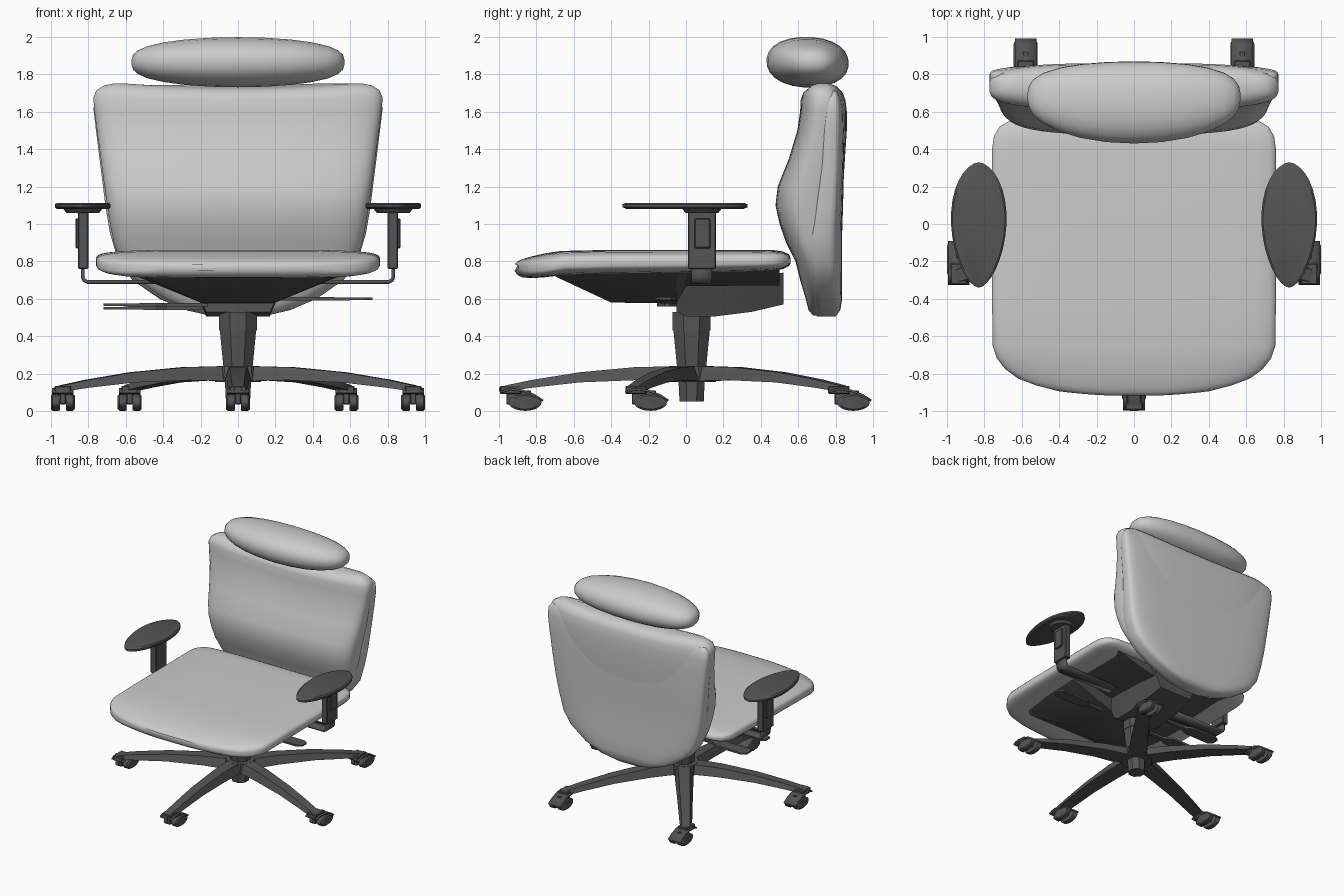
import bpy, bmesh, math
from mathutils import Vector

if "Cube" in bpy.data.objects:
    bpy.data.objects.remove(bpy.data.objects["Cube"])

dark = bpy.data.materials.new("dark_plastic")
dark.diffuse_color = (0.09, 0.09, 0.09, 1)
dark.use_nodes = True
dark.node_tree.nodes["Principled BSDF"].inputs["Base Color"].default_value = dark.diffuse_color


def finish(name, bm, angle=40, mat=None):
    bmesh.ops.recalc_face_normals(bm, faces=bm.faces)
    me = bpy.data.meshes.new(name)
    bm.to_mesh(me)
    bm.free()
    if angle:
        me.shade_smooth()
        me.set_sharp_from_angle(angle=math.radians(angle))
    if mat:
        me.materials.append(mat)
    ob = bpy.data.objects.new(name, me)
    bpy.context.collection.objects.link(ob)
    return ob


def skin(bm, rings):
    rows = [[bm.verts.new(p) for p in r] for r in rings]
    n = len(rows[0])
    for a, b in zip(rows, rows[1:]):
        for i in range(n):
            j = (i + 1) % n
            bm.faces.new((a[i], a[j], b[j], b[i]))
    bm.faces.new(rows[0])
    bm.faces.new(rows[-1])


def cushion(name, stations, place, power, count=40):
    """Loft superellipse sections: (t, half width, low, high)."""
    rings = []
    for t, w, lo, hi in stations:
        ring = []
        for k in range(count):
            a = math.tau * (k + 0.5) / count
            c, s = math.cos(a), math.sin(a)
            u = math.copysign(abs(c) ** (2 / power), c)
            v = math.copysign(abs(s) ** (2 / power), s)
            ring.append(place(t, u * w, (lo + hi) / 2 + v * (hi - lo) / 2))
        rings.append(ring)
    bm = bmesh.new()
    skin(bm, rings)
    return finish(name, bm, 60)


def hull(name, sections, loc=(0, 0, 0), turn=0):
    """Loft trapezoids along y: (y, top half width, top z, bottom half width, bottom z)."""
    bm = bmesh.new()
    skin(bm, [[(-a, y, zt), (a, y, zt), (b, y, zb), (-b, y, zb)] for y, a, zt, b, zb in sections])
    ob = finish(name, bm, 25, dark)
    ob.location, ob.rotation_euler.z = loc, turn
    return ob


def box(name, lo, hi, bevel=0.006):
    bm = bmesh.new()
    bmesh.ops.create_cube(bm, size=1)
    lo, hi = Vector(lo), Vector(hi)
    for v in bm.verts:
        v.co = (lo + hi) / 2 + v.co * (hi - lo)
    bmesh.ops.bevel(bm, geom=bm.edges[:], offset=bevel, segments=1, affect='EDGES')
    return finish(name, bm, 0, dark)


def cone(name, x, y, z0, z1, r0, r1, sides):
    bm = bmesh.new()
    skin(bm, [[(x + r * math.cos(math.tau * (k + .5) / sides), y + r * math.sin(math.tau * (k + .5) / sides), z)
               for k in range(sides)] for z, r in ((z0, r0), (z1, r1))])
    return finish(name, bm, 30, dark)


def strip(name, path, half, across, thick):
    """Bent strap following a path, with its width along one axis."""
    bm = bmesh.new()
    off = Vector(across) * half
    rows = [(bm.verts.new(Vector(p) - off), bm.verts.new(Vector(p) + off)) for p in path]
    for a, b in zip(rows, rows[1:]):
        bm.faces.new((a[0], a[1], b[1], b[0]))
    ob = finish(name, bm, 30, dark)
    m = ob.modifiers.new("thickness", 'SOLIDIFY')
    m.thickness, m.offset = thick, 0
    return ob


# Seat cushion with a falling, slightly bowed front edge
cushion("seat", [
    (-.92, .40, .75, .785), (-.905, .52, .728, .80), (-.88, .62, .715, .812), (-.83, .69, .71, .827),
    (-.76, .735, .715, .843), (-.67, .757, .725, .856), (-.4, .76, .73, .862), (0, .76, .735, .862),
    (.4, .76, .745, .862), (.47, .75, .75, .86), (.52, .72, .76, .853), (.55, .67, .775, .838),
    (.56, .62, .79, .82)], lambda t, u, v: (u, t + .04 * max(0, -t - .6) / .32 * (u / .5) ** 2, v), 4.2)


def back_place(t, u, v):
    lift = max(0, t - 1.5) / .235 * .025 * min(1, (u / .62) ** 2)
    return (u, v, t + lift)


# Backrest pad and the shell behind it
cushion("backrest_pad", [
    (.51, .12, .68, .79), (.54, .26, .655, .815), (.60, .40, .64, .825), (.70, .55, .61, .825),
    (.80, .63, .585, .825), (.90, .665, .535, .825), (1.0, .685, .50, .825), (1.1, .70, .478, .83),
    (1.2, .715, .49, .84), (1.35, .735, .55, .85), (1.5, .755, .595, .86), (1.6, .77, .61, .86),
    (1.66, .774, .613, .853), (1.695, .757, .625, .84), (1.718, .715, .655, .815), (1.728, .66, .69, .775)],
    back_place, 3.4, 48)
cushion("backrest_shell", [
    (.505, .13, .70, .80), (.54, .28, .69, .825), (.60, .42, .67, .835), (.70, .565, .65, .835),
    (.80, .64, .63, .835), (.95, .685, .63, .835), (1.1, .71, .66, .84), (1.3, .735, .69, .845),
    (1.5, .76, .70, .85), (1.6, .773, .715, .846), (1.66, .768, .73, .835), (1.69, .74, .75, .815)],
    back_place, 4.5, 48)

# Headrest pillow
cushion("headrest", [
    (.57 * math.sin(a), .22 * math.cos(a) ** .75, 1.865 - .135 * math.cos(a) ** .7, 1.865 + .135 * math.cos(a) ** .7)
    for a in [math.radians(d) for d in (-88, -80, -70, -58, -44, -30, -15, 0, 15, 30, 44, 58, 70, 80, 88)]],
    lambda t, u, v: (t, .65 + u - .06 * (v - 1.865) + .03 * (t / .57) ** 2, v), 2.2, 24)

# Pan under the seat and tilt mechanism
hull("seat_pan", [(-.70, .60, .75, .50, .72), (-.40, .64, .76, .20, .58), (-.05, .64, .76, .18, .575),
                  (0, .64, .76, .25, .67), (.50, .62, .77, .25, .67)])
hull("tilt_mechanism", [(-.05, .24, .67, .17, .53), (0, .24, .68, .17, .505), (.15, .24, .69, .17, .505),
                        (.35, .24, .71, .17, .53), (.52, .24, .74, .15, .57)])

# Adjustment levers
paddle = [(0, .014, .010, .014, -.010), (.22, .018, .010, .018, -.010), (.28, .05, .009, .05, -.009),
          (.52, .055, .007, .055, -.007), (.56, .03, .006, .03, -.006)]
hull("left_lever_front", paddle, (-.16, -.10, .568), math.pi / 2)
hull("left_lever_rear", paddle, (-.16, .16, .55), math.pi / 2)
hull("right_lever", paddle, (.16, -.11, .60), -math.pi / 2)

# Armrests
for side, s in (("left", -1), ("right", 1)):
    bm = bmesh.new()
    rings = []
    for z, k in ((1.08, .93), (1.09, 1), (1.105, 1), (1.113, .94)):
        ring = []
        for i in range(32):
            a = math.tau * i / 32
            y, c = math.sin(a), math.cos(a)
            ring.append((s * .83 + .148 * k * c * abs(c) ** .15 * (1 + .12 * y), -.005 + .335 * k * y, z))
        rings.append(ring)
    skin(bm, rings)
    finish(side + "_arm_pad", bm, 30, dark)
    cone(side + "_arm_mount", s * .83, .085, 1.06, 1.085, .09, .11, 16)
    x0, x1 = sorted((s * .80, s * .855))
    box(side + "_arm_post", (x0, .01, .76), (x1, .16, 1.065))
    x0, x1 = sorted((s * .84, s * .87))
    box(side + "_arm_slider", (x0, .045, .87), (x1, .13, 1.03))
    strip(side + "_arm_bracket", [(s * .83, .085, .80), (s * .83, .085, .715), (s * .822, .085, .698),
                                  (s * .805, .085, .69), (s * .20, .085, .69)], .055, (0, 1, 0), .02)

# Centre column
cone("column_foot", 0, .03, .05, .24, .07, .08, 8)
cone("column_hub", 0, .03, .155, .24, .13, .12, 10)
cone("column_sleeve", 0, .03, .24, .43, .085, .105, 8)
cone("column_collar", 0, .03, .43, .53, .11, .11, 8)

# Five-arm base with twin-wheel casters
for i in range(5):
    ang = math.radians(-90 + 72 * i)
    hull(f"base_arm_{i}", [(.04, .05, .24, .075, .16), (.3, .045, .235, .07, .165), (.6, .04, .207, .06, .153),
                           (.85, .035, .167, .052, .125), (.99, .032, .138, .045, .105), (1.03, .015, .125, .02, .108)],
         (0, .03, 0), ang - math.pi / 2)
    px, py = .985 * math.cos(ang), .03 + .97 * math.sin(ang)
    box(f"caster_housing_{i}", (px - .045, py - .055, .09), (px + .045, py + .06, .135))
    box(f"caster_stem_{i}", (px - .016, py - .02, .035), (px + .016, py + .11, .11), .004)
    strip(f"caster_fender_{i}", [(px, py - .055, .10), (px, py, .118), (px, py + .07, .108),
                                 (px, py + .13, .085), (px, py + .175, .055)], .058, (1, 0, 0), .012)
    for s in (-1, 1):
        bm = bmesh.new()
        skin(bm, [[(px + s * dx, py + .08 + .088 * k * math.cos(math.tau * j / 20),
                    .046 + .045 * k * math.sin(math.tau * j / 20)) for j in range(20)]
                  for dx, k in ((.016, .93), (.024, 1), (.054, 1), (.064, .8))])
        finish(f"caster_wheel_{i}_{'left' if s < 0 else 'right'}", bm, 35, dark)
